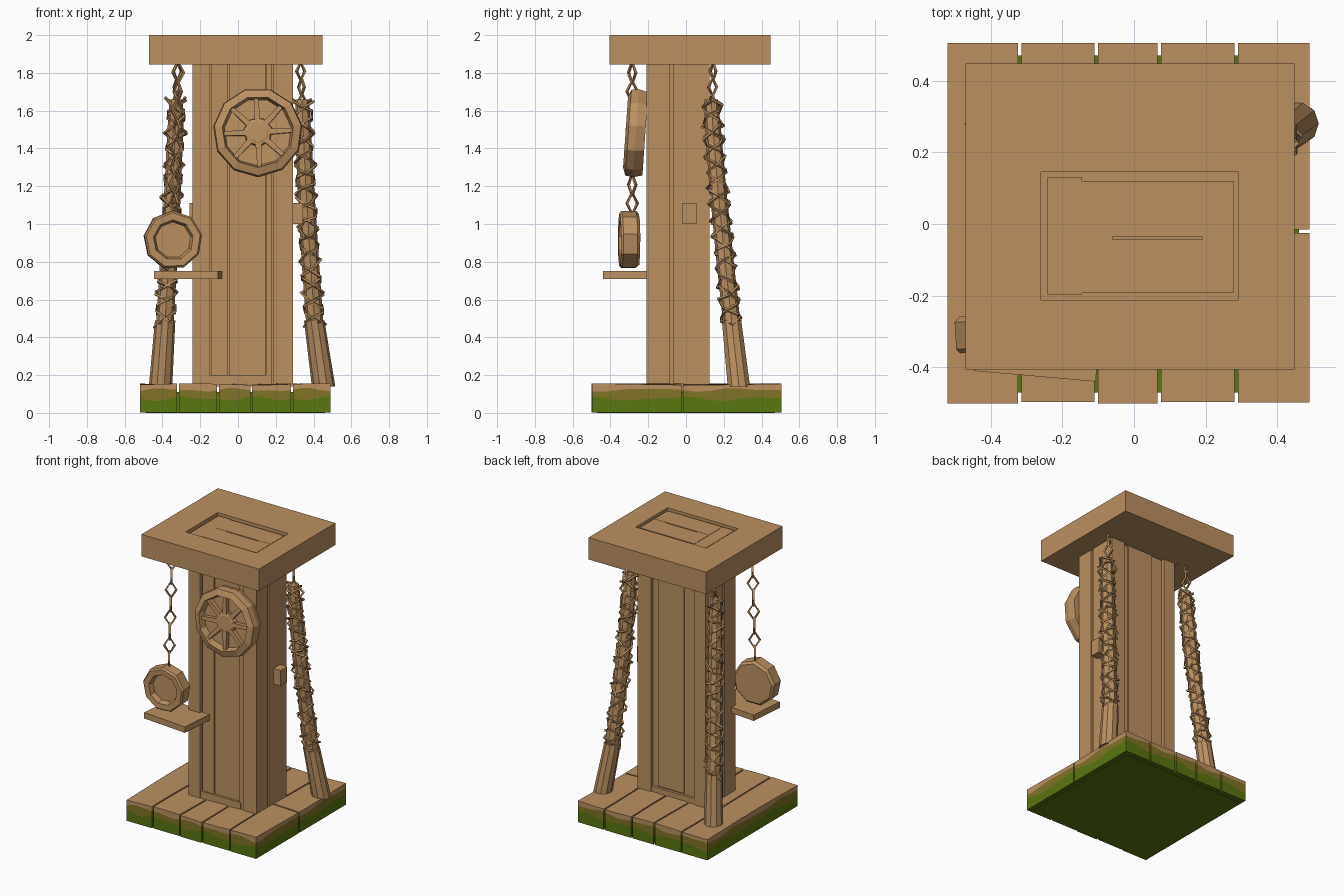
import bpy, bmesh, math, random
from mathutils import Vector, Matrix, Euler

random.seed(4)
old = bpy.data.objects.get("Cube")
if old:
    bpy.data.objects.remove(old, do_unlink=True)


def material(name, rgb):
    m = bpy.data.materials.new(name)
    m.use_nodes = True
    m.diffuse_color = (*rgb, 1)
    m.node_tree.nodes["Principled BSDF"].inputs["Base Color"].default_value = (*rgb, 1)
    return m


WOOD = material("wood", (0.50, 0.28, 0.12))
OLIVE = material("mossy_brown", (0.22, 0.17, 0.02))
GREEN = material("moss_green", (0.10, 0.18, 0.005))


def finish(name, bm, mats=(WOOD,)):
    bmesh.ops.recalc_face_normals(bm, faces=bm.faces)
    me = bpy.data.meshes.new(name)
    bm.to_mesh(me)
    bm.free()
    for m in mats:
        me.materials.append(m)
    ob = bpy.data.objects.new(name, me)
    bpy.context.collection.objects.link(ob)
    return ob


def box(name, x, y, z, turn=0, mat=WOOD):
    """Box between coordinate pairs, optionally turned about its upright axis."""
    bm = bmesh.new()
    bmesh.ops.create_cube(bm, size=1)
    size = [b - a for a, b in (x, y, z)]
    mid = [(a + b) / 2 for a, b in (x, y, z)]
    M = Matrix.Translation(mid) @ Matrix.Rotation(turn, 4, "Z") @ Matrix.Diagonal((*size, 1))
    bm.transform(M)
    return finish(name, bm, (mat,))


def loft(name, rings, closed=False):
    """Skin over rings of points, capped at both ends."""
    bm = bmesh.new()
    vs = [[bm.verts.new(p) for p in r] for r in rings]
    n = len(vs[0])
    for a, b in zip(vs, vs[1:]):
        for i in range(n):
            j = (i + 1) % n
            bm.faces.new((a[i], a[j], b[j], b[i]))
    bm.faces.new(vs[0])
    bm.faces.new(vs[-1])
    return finish(name, bm)


def disc(name, profile, n, loc, tilt=(0, 0, 0), phase=0):
    """Turned shape around the y axis from (radius, y) pairs."""
    M = Matrix.Translation(loc) @ Euler(tilt).to_matrix().to_4x4()
    rings = []
    for r, y in profile:
        angs = [math.tau * i / n + phase for i in range(n)]
        rings.append([M @ Vector((r * math.cos(a), y, r * math.sin(a))) for a in angs])
    return loft(name, rings)


def wire(name, paths, thick, cyclic):
    """Four-sided bars along polylines."""
    cu = bpy.data.curves.new(name, "CURVE")
    cu.dimensions = "3D"
    cu.bevel_depth = thick
    cu.bevel_resolution = 0
    cu.use_fill_caps = True
    for path in paths:
        s = cu.splines.new("POLY")
        s.points.add(len(path) - 1)
        for p, co in zip(s.points, path):
            p.co = (*co, 1)
        s.use_cyclic_u = cyclic
    tmp = bpy.data.objects.new(name + "_path", cu)
    bpy.context.collection.objects.link(tmp)
    dg = bpy.context.evaluated_depsgraph_get()
    me = bpy.data.meshes.new_from_object(tmp.evaluated_get(dg))
    bpy.data.objects.remove(tmp, do_unlink=True)
    me.materials.clear()
    me.materials.append(WOOD)
    me.polygons.foreach_set("use_smooth", [False] * len(me.polygons))
    ob = bpy.data.objects.new(name, me)
    bpy.context.collection.objects.link(ob)
    return ob


def chain(name, top, bottom, count, half_width, thick):
    """Diamond links, each turned a quarter from the last."""
    top, bottom = Vector(top), Vector(bottom)
    h = (top.z - bottom.z) / count * 0.58
    links = []
    for i in range(count):
        c = top.lerp(bottom, (i + 0.5) / count)
        a = math.radians(35 + 90 * i)
        side = Vector((math.cos(a), math.sin(a), 0)) * half_width
        up = Vector((0, 0, h))
        links.append([c + up, c + side, c - up, c - side])
    return wire(name, links, thick, True)


# Base planks with wavy moss bands round the edge
def plank(name, x0, x1, y0, y1):
    nx, ny = 5, max(3, round((y1 - y0) * 14))
    edge = [(x0 + (x1 - x0) * i / nx, y0) for i in range(nx)]
    edge += [(x1, y0 + (y1 - y0) * i / ny) for i in range(ny)]
    edge += [(x1 + (x0 - x1) * i / nx, y1) for i in range(nx)]
    edge += [(x0, y1 + (y0 - y1) * i / ny) for i in range(ny)]

    def wave(x, y, k):
        return math.sin(17 * x + 13 * y + k) + 0.6 * math.sin(31 * x - 23 * y + 2 * k)

    levels = [lambda x, y: 0.003,
              lambda x, y: 0.075 + 0.009 * wave(x, y, 0),
              lambda x, y: 0.122 + 0.007 * wave(x, y, 2),
              lambda x, y: 0.152 + 0.004 * math.sin(9 * x + 5 * y)]
    ob = loft(name, [[(x, y, f(x, y)) for x, y in edge] for f in levels])
    for m in (OLIVE, GREEN):
        ob.data.materials.append(m)
    n = len(edge)
    for i, p in enumerate(ob.data.polygons):
        band = i // n
        p.material_index = (2, 1, 0)[band] if band < 3 else (2 if i == 3 * n else 0)


seams = [-0.52, -0.318, -0.105, 0.07, 0.285, 0.49]
gap = 0.005
for i, (a, b) in enumerate(zip(seams, seams[1:])):
    lo = a + gap * (i > 0)
    hi = b - gap * (i < 4)
    if i < 4:
        plank(f"base_plank_{i + 1}", lo, hi, -0.5 + 0.004 * (i % 2), 0.505)
    else:
        plank("base_plank_5_front", lo, hi, -0.498, -0.025)
        plank("base_plank_5_back", lo, hi, -0.015, 0.505)
box("base_core", (-0.49, 0.46), (-0.47, 0.47), (0, 0.11), mat=GREEN)

# Column: core, raised boards and sills
Z = (0.14, 1.85)
box("column_core", (-0.225, 0.275), (-0.18, 0.1), Z)
for tag, x in (("right", (-0.24, -0.15)), ("left", (0.187, 0.29))):
    box(f"front_post_{tag}", x, (-0.21, -0.088), Z)
    box(f"back_post_{tag}", x, (-0.07, 0.125), Z)
box("front_board_right", (-0.14, -0.052), (-0.195, -0.15), Z)
box("front_board_middle", (-0.046, 0.145), (-0.19, -0.15), (0.2, 1.85))
box("front_board_left", (0.152, 0.178), (-0.2, -0.15), Z)
box("front_sill", (-0.19, 0.165), (-0.205, -0.15), (0.14, 0.2))
box("back_board_middle", (-0.06, 0.14), (0.05, 0.11), (0.2, 1.85))
box("back_sill", (-0.16, 0.19), (0.05, 0.118), (0.14, 0.19))
box("cross_peg", (-0.258, 0.345), (-0.02, 0.055), (1.0, 1.11))

# Roof slab around the exposed column end
rx, ry, rz = (-0.47, 0.447), (-0.405, 0.447), (1.845, 2.0)
hx, hy = (-0.26, 0.292), (-0.212, 0.145)
bm = bmesh.new()
loops = []
for x, y, z in ((rx, ry, rz[0]), (rx, ry, rz[1]), (hx, hy, rz[1]), (hx, hy, rz[0])):
    loops.append([bm.verts.new((x[a], y[b], z)) for a, b in ((0, 0), (1, 0), (1, 1), (0, 1))])
for a, b in zip(loops, loops[1:] + loops[:1]):
    for i in range(4):
        j = (i + 1) % 4
        bm.faces.new((a[i], a[j], b[j], b[i]))
finish("roof_slab", bm)
box("roof_floor", hx, hy, (1.847, 1.965))
for tag, y in (("front", (-0.192, -0.043)), ("back", (-0.035, 0.12))):
    box(f"column_end_{tag}", (-0.15, 0.278), y, (1.96, 1.99))
box("column_end_side", (-0.243, -0.145), (-0.197, 0.13), (1.96, 1.988))
box("column_end_join", (-0.15, -0.06), (-0.05, -0.03), (1.96, 1.989))
box("column_end_join_far", (0.19, 0.278), (-0.05, -0.03), (1.96, 1.989))

# Spoked wheel on the front
hub = Vector((0.105, -0.265, 1.485))
tilt = (math.radians(-4), 0, 0)
disc("wheel_rim", [(0.225, 0.05), (0.238, 0.0), (0.232, -0.04), (0.19, -0.055), (0.178, -0.005)],
     11, hub, tilt, 0.15)
disc("wheel_hub", [(0.08, 0.0), (0.075, -0.03), (0.055, -0.038)], 7, hub, tilt, 0.3)
M = Matrix.Translation(hub) @ Euler(tilt).to_matrix().to_4x4()
for i in range(8):
    a = math.tau * i / 8 + 0.05
    d, s = Vector((math.cos(a), 0, math.sin(a))), Vector((-math.sin(a), 0, math.cos(a)))
    rings = []
    for r, w in ((0.05, 0.016), (0.195, 0.011)):
        corners = ((-w, 0), (w, 0), (w, -0.036), (-w, -0.036))
        rings.append([M @ (d * r + s * u + Vector((0, v, 0))) for u, v in corners])
    loft(f"wheel_spoke_{i + 1}", rings)

# Hanging lantern disc, its chain and tray
disc("hanging_disc", [(0.14, 0.05), (0.155, 0.035), (0.155, -0.04), (0.145, -0.052),
                      (0.107, -0.05), (0.095, -0.015)], 9, (-0.345, -0.3, 0.915), (0, 0, 0.06), 0.2)
box("tray", (-0.435, -0.095), (-0.425, -0.165), (0.71, 0.752), turn=math.radians(-5))
chain("hanging_chain", (-0.315, -0.285, 1.85), (-0.34, -0.285, 1.06), 8, 0.034, 0.009)

# Slanted back legs wrapped in jagged bindings
heights = (0.14, 0.5, 1.0, 1.4, 1.7, 1.85)
depths = (0.28, 0.24, 0.185, 0.15, 0.13, 0.145)


def along(z, xs):
    for k in range(len(heights) - 1):
        if z <= heights[k + 1] or k == len(heights) - 2:
            t = (z - heights[k]) / (heights[k + 1] - heights[k])
            return Vector((xs[k] + (xs[k + 1] - xs[k]) * t,
                           depths[k] + (depths[k + 1] - depths[k]) * t, z))


def pole(name, xs, stops, n):
    rings = []
    for z, r in stops:
        c = along(z, xs)
        angs = [math.tau * i / n for i in range(n)]
        rings.append([c + Vector((r * math.cos(a), r * math.sin(a), 0)) for a in angs])
    return loft(name, rings)


legs = {"right": (-0.41, -0.385, -0.355, -0.335, -0.325, -0.32),
        "left": (0.453, 0.402, 0.37, 0.348, 0.338, 0.33)}
for tag, xs in legs.items():
    pole(f"leg_foot_{tag}", xs, ((0.14, 0.062), (0.49, 0.054)), 10)
    pole(f"leg_{tag}", xs, ((0.46, 0.046), (0.8, 0.046), (1.2, 0.044), (1.5, 0.042), (1.66, 0.036)), 8)
    strands = []
    for spin in (1, -1):
        for start in (0, math.pi):
            pts = []
            for k in range(36):
                z = 0.46 + 1.2 * k / 35 + random.uniform(-0.012, 0.012)
                a = start + spin * k * math.radians(72)
                r = random.uniform(0.046, 0.062)
                pts.append(along(z, xs) + Vector((r * math.cos(a), r * math.sin(a), 0)))
            strands.append(pts)
    wire(f"leg_binding_{tag}", strands, 0.008, False)
    chain(f"leg_chain_{tag}", along(1.85, xs), along(1.6, xs), 3, 0.026, 0.009)
